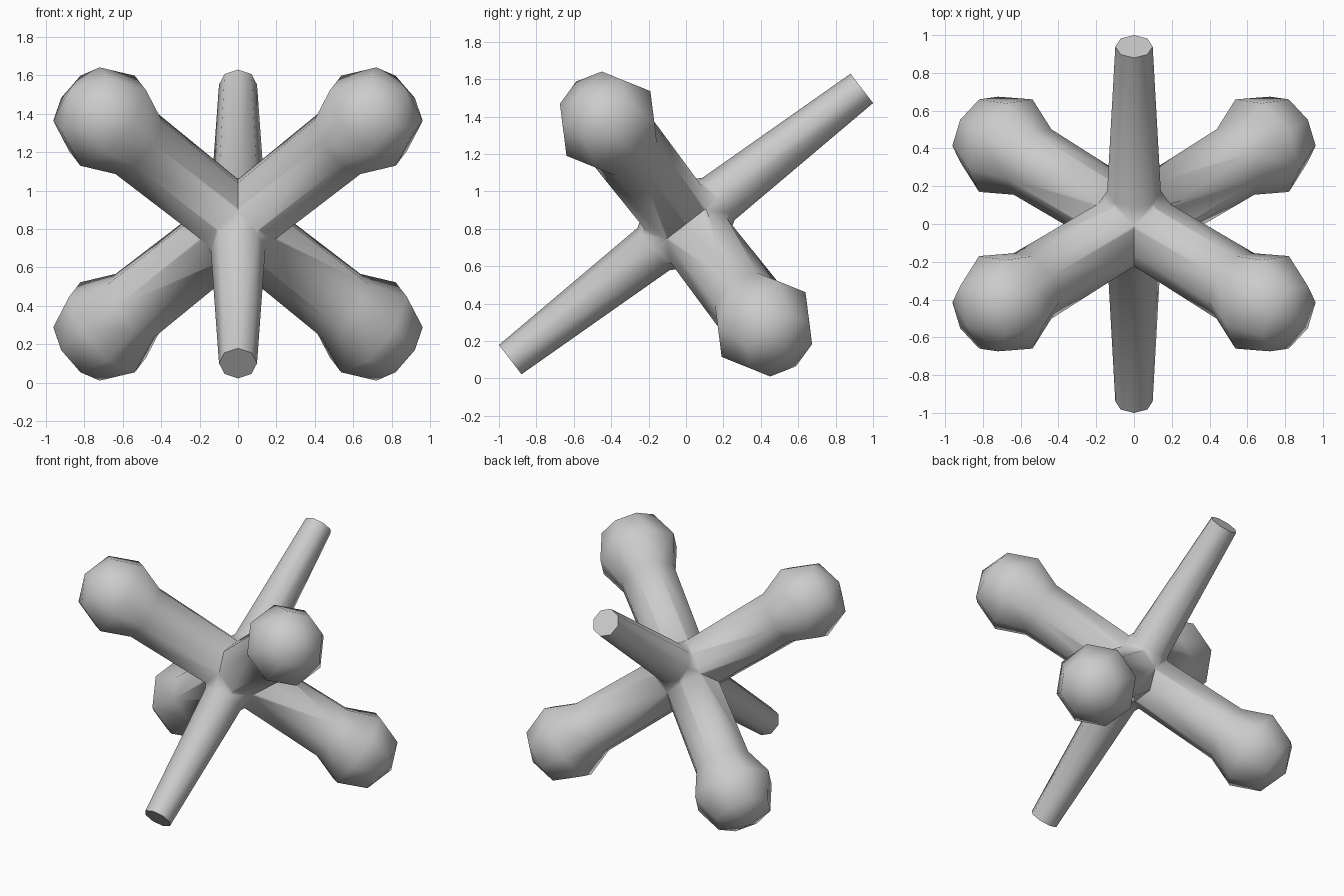
import bpy, bmesh, math
from mathutils import Vector, Matrix

if "Cube" in bpy.data.objects:
    bpy.data.objects.remove(bpy.data.objects["Cube"])

SIDES = 8
CENTRE = Vector((0, 0, 0.826))
SPIKE = Vector((0, 0.792, 0.611))
RISE = Vector((0, -0.611, 0.792))
X = Vector((1, 0, 0))


def bar(name, axis, ref, half_profile):
    """Mirrored lathe: half_profile lists (distance, radius) from middle to tip."""
    axis = axis.normalized()
    side = axis.cross(ref)
    stations = [(-s, r) for s, r in reversed(half_profile)] + half_profile
    bm = bmesh.new()
    rings = []
    for s, r in stations:
        ring = []
        if r == 0:
            ring = [bm.verts.new(CENTRE + axis * s)] * SIDES
        else:
            for k in range(SIDES):
                a = 2 * math.pi * k / SIDES
                ring.append(bm.verts.new(
                    CENTRE + axis * s + (ref * math.cos(a) + side * math.sin(a)) * r))
        rings.append(ring)
    for lo, hi in zip(rings, rings[1:]):
        for k in range(SIDES):
            n = (k + 1) % SIDES
            corners = list(dict.fromkeys([lo[k], lo[n], hi[n], hi[k]]))
            bm.faces.new(corners)
    # flat end caps where the profile does not close to a point
    for ring in (rings[0], rings[-1]):
        if ring[0] is not ring[1]:
            bm.faces.new(ring)
    bmesh.ops.recalc_face_normals(bm, faces=bm.faces)
    mesh = bpy.data.meshes.new(name)
    bm.to_mesh(mesh)
    bm.free()
    obj = bpy.data.objects.new(name, mesh)
    bpy.context.collection.objects.link(obj)
    return obj


# knob-ended bars and the tapered spike bar
knob = [(0.10, 0.19), (0.76, 0.20), (0.96, 0.283), (1.16, 0.20), (1.243, 0)]
spike = [(0.12, 0.20), (0.22, 0.142), (1.187, 0.099)]
body = bar("playing_jack", X + RISE, SPIKE, knob)
others = [bar("knob_bar", X - RISE, SPIKE, knob),
          bar("spike_bar", SPIKE, X, spike)]

# merge the bars into one skin
bpy.context.view_layer.objects.active = body
body.select_set(True)
for other in others:
    mod = body.modifiers.new("merge", 'BOOLEAN')
    mod.operation = 'UNION'
    mod.solver = 'EXACT'
    mod.object = other
    bpy.ops.object.modifier_apply(modifier=mod.name)
    bpy.data.objects.remove(other, do_unlink=True)

bpy.ops.object.shade_smooth_by_angle(angle=math.radians(60))
